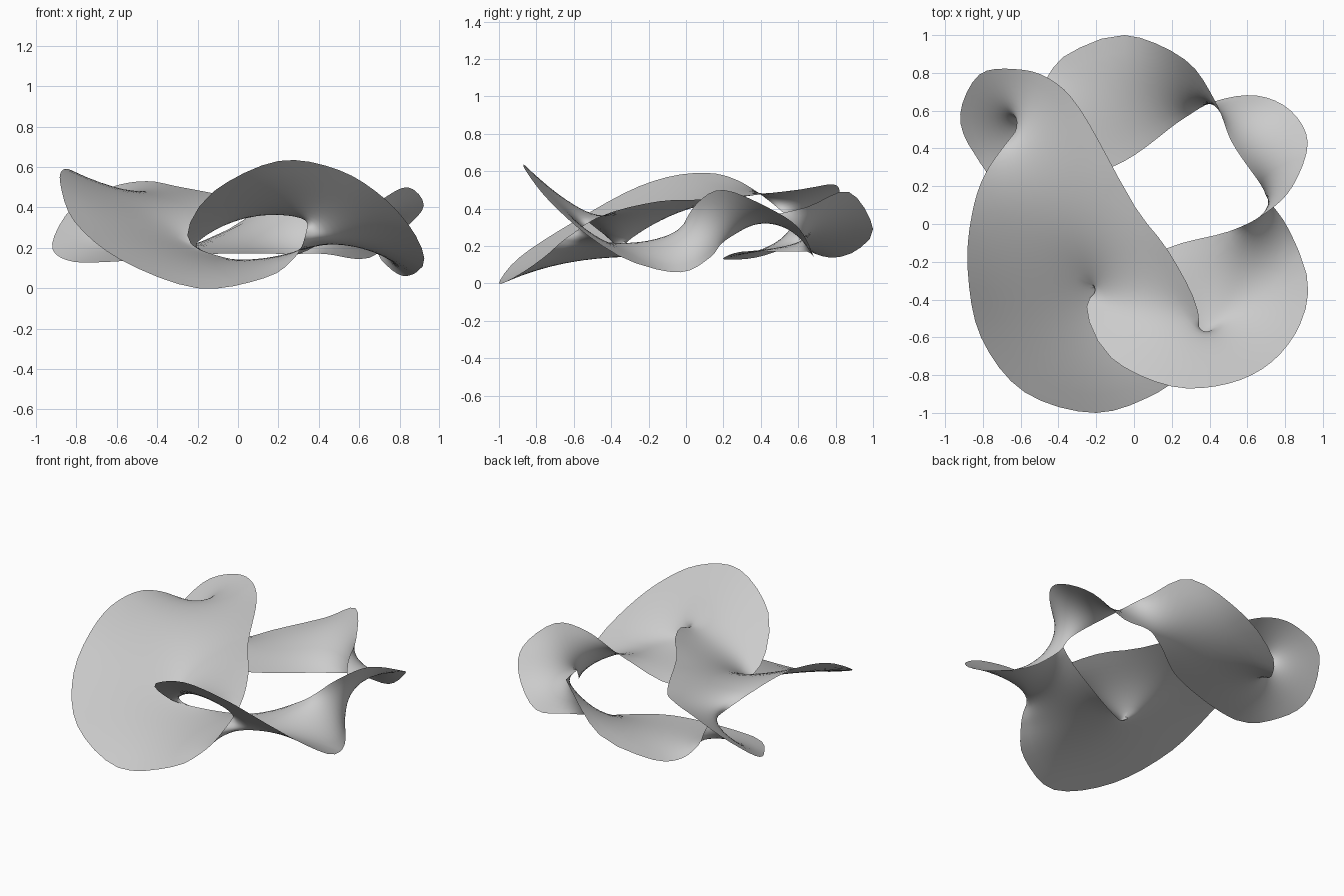
import bpy, bmesh, math
from mathutils import Vector

cube = bpy.data.objects.get("Cube")
if cube:
    bpy.data.objects.remove(cube, do_unlink=True)

# Closed knotted rim, in order along the wire
RIM = [Vector(p) for p in (
    (.43, .65, .41), (.27, .87, .49), (-.05, 1, .29), (-.35, .9, .17),
    (-.47, .76, .14), (-.53, .63, .2), (-.58, .55, .35), (-.78, .28, .55),
    (-.86, .04, .59), (-.88, -.25, .52), (-.81, -.6, .33), (-.58, -.89, .14),
    (-.2, -1, 0), (.13, -.89, .05), (.27, -.76, .14), (.33, -.63, .25),
    (.33, -.43, .37), (.18, -.14, .44), (0, .1, .45), (-.28, .6, .5),
    (-.45, .77, .53), (-.63, .82, .5), (-.82, .79, .4), (-.92, .58, .22),
    (-.85, .38, .14), (-.65, .2, .13), (-.12, .3, .17), (.25, .55, .17),
    (.43, .65, .17), (.65, .68, .15), (.83, .6, .3), (.92, .43, .41),
    (.84, .2, .5), (.7, .06, .43), (.5, -.04, .27), (.17, -.13, .13),
    (-.16, -.33, .18), (-.25, -.46, .28), (-.12, -.71, .48), (.2, -.86, .63),
    (.5, -.845, .585), (.73, -.73, .44), (.88, -.53, .26), (.92, -.3, .12),
    (.82, -.03, .06), (.71, .13, .14), (.67, .21, .23), (.52, .43, .35))]
ACROSS = 12   # cells across the film
STEPS = 4     # cells between two neighbouring rungs


def rim(t):
    """Point on the smooth rim at position t (Catmull-Rom)."""
    i = math.floor(t)
    f = t - i
    a, b, c, d = (RIM[(i + k) % len(RIM)] for k in (-1, 0, 1, 2))
    return b + f * ((c - a) + f * ((2 * a - 5 * b + 4 * c - d)
                    + f * (3 * b - a - 3 * c + d))) / 2


def rungs(pairs):
    """Rungs that join two stretches of the rim, refined between the keys."""
    out = []
    for (a, b), (c, d) in zip(pairs, pairs[1:]):
        for k in range(STEPS):
            f = k / STEPS
            out.append((rim(a + (c - a) * f), rim(b + (d - b) * f)))
    return out + [(rim(pairs[-1][0]), rim(pairs[-1][1]))]


def chord(start, end, near, far):
    """Rungs from a short bit of rim to a straight chord across a band."""
    p, q = rim(start), rim(end)
    return [(p.lerp(q, k / ACROSS), rim(near + (far - near) * k / ACROSS))
            for k in range(ACROSS + 1)]


bm = bmesh.new()


def sheet(lines):
    """Film spanned over a row of rungs."""
    rows = [[bm.verts.new(a.lerp(b, k / ACROSS)) for k in range(ACROSS + 1)]
            for a, b in lines]
    for r, s in zip(rows, rows[1:]):
        for k in range(ACROSS):
            bm.faces.new((r[k], r[k + 1], s[k + 1], s[k]))


# Left disc, winding round the front loop of the rim
sheet(rungs([(15.9, 36.5), (17, 36.4), (18.3, 36.3)]))
sheet(chord(18.3, 8, 36.3, 36.1))
sheet(rungs([(8, 36.1), (9, 36), (10, 35.9), (11, 35.8), (12, 35.7),
             (13, 35.6), (14.2, 35.5)]))
# Right disc, winding round the other side of the clasp
sheet(rungs([(36.5, 15.9), (38, 15.7), (39, 15.6), (40, 15.5), (41, 15.4),
             (42, 15.3), (43.5, 15.1)]))
sheet(chord(43.5, 34, 15.1, 14.8))
sheet(rungs([(34, 14.8), (35, 14.4), (35.5, 14.2)]))
# Long band: spiral, back band, twist, side lobe, twist
sheet(rungs([(8, 18.3), (7, 19), (6.4, 20), (6.2, 21), (6.05, 22), (5.9, 23),
             (5.7, 24), (5.3, 25), (4.5, 25.5), (3.5, 26), (2, 26.6),
             (1, 27.3), (0, 28), (-.6, 29), (-1, 30), (-1.5, 31), (-2, 32),
             (-3, 33), (-4, 33.6), (-4.5, 34)]))

# Weld the sheets, then relax the inside like a soap film
bmesh.ops.remove_doubles(bm, verts=bm.verts[:], dist=0.0005)
inner = [v for v in bm.verts if not v.is_boundary]
for _ in range(120):
    moved = [sum((e.other_vert(v).co for e in v.link_edges), Vector())
             / len(v.link_edges) for v in inner]
    for v, co in zip(inner, moved):
        v.co = co
bmesh.ops.recalc_face_normals(bm, faces=bm.faces[:])

mesh = bpy.data.meshes.new("knotted_film")
bm.to_mesh(mesh)
bm.free()
film = bpy.data.objects.new("knotted_film", mesh)
bpy.context.scene.collection.objects.link(film)

# Plain grey surface
grey = bpy.data.materials.new("light_grey")
grey.use_nodes = True
colour = (.6, .6, .6, 1)
grey.diffuse_color = colour
grey.node_tree.nodes["Principled BSDF"].inputs["Base Color"].default_value = colour
mesh.materials.append(grey)

bpy.context.view_layer.objects.active = film
film.select_set(True)
bpy.ops.object.shade_smooth_by_angle(angle=math.radians(60))
